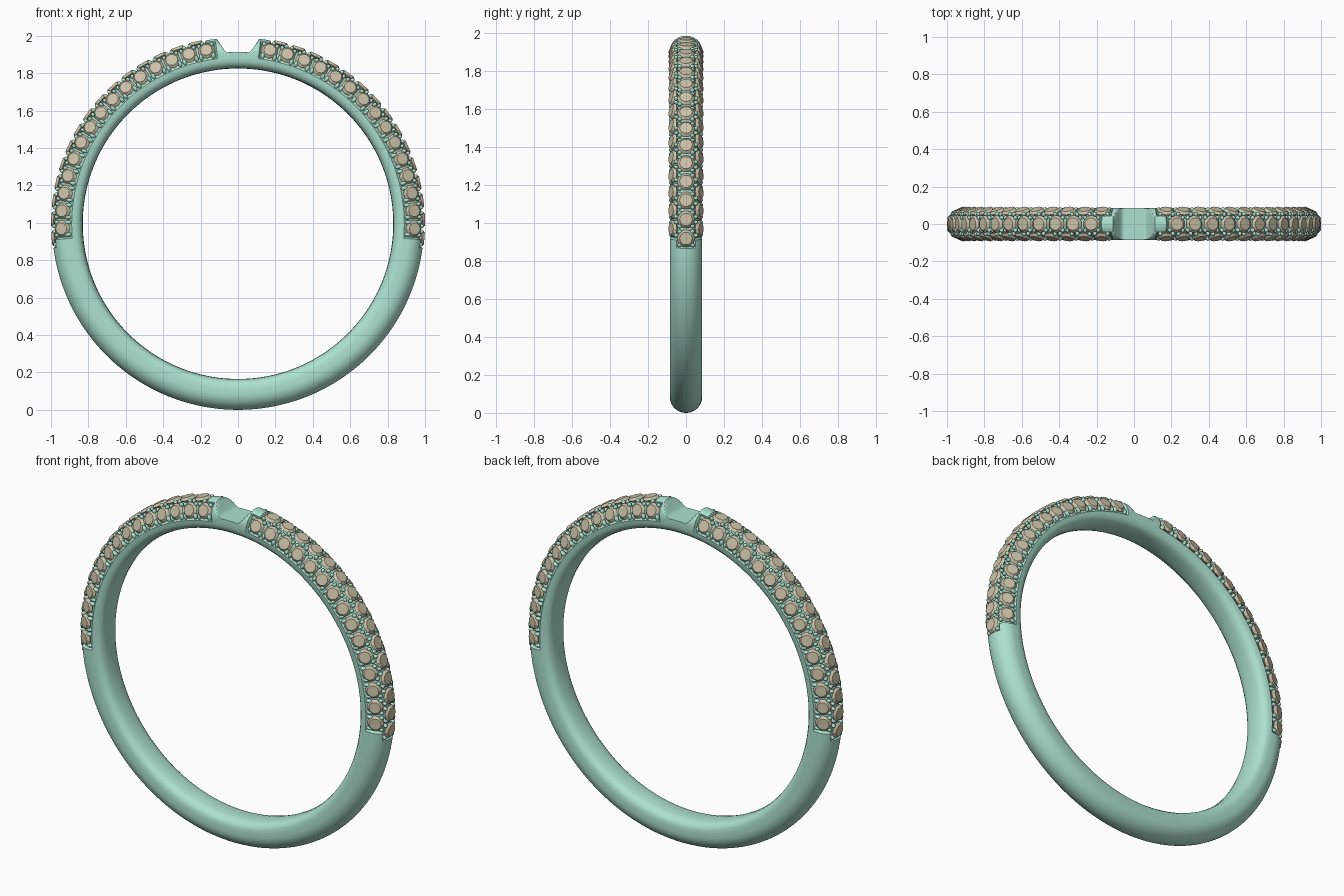
import bpy, bmesh
from math import sin, cos, radians, degrees, pi, tan
from mathutils import Vector, Matrix

if "Cube" in bpy.data.objects:
    bpy.data.objects.remove(bpy.data.objects["Cube"])

CZ, RC, W = 0.995, 0.91, 0.085     # ring centre height, section-arc radius position, half width
STEP, COUNT = 5.8, 15              # stone pitch in degrees, stones per row
SIDE0, MID0 = 10.4, 13.3           # first stone angle from the top
TILT = 66                          # lean of the side rows


def material(name, rgb):
    m = bpy.data.materials.new(name)
    m.diffuse_color = (*rgb, 1)
    m.use_nodes = True
    m.node_tree.nodes["Principled BSDF"].inputs["Base Color"].default_value = m.diffuse_color
    return m


metal = material("metal", (0.42, 0.76, 0.63))
gem = material("gem", (0.60, 0.54, 0.40))


def finish(bm, name, mat, smooth_angle=None):
    bmesh.ops.recalc_face_normals(bm, faces=bm.faces)
    me = bpy.data.meshes.new(name)
    bm.to_mesh(me)
    bm.free()
    me.materials.append(mat)
    ob = bpy.data.objects.new(name, me)
    bpy.context.collection.objects.link(ob)
    if smooth_angle:
        bpy.ops.object.select_all(action='DESELECT')
        ob.select_set(True)
        bpy.context.view_layer.objects.active = ob
        bpy.ops.object.shade_smooth_by_angle(angle=radians(smooth_angle))
    return ob


def frame(theta, tilt, rho):
    """Matrix on the band surface: X along the band, Z outward."""
    a, t = radians(theta), radians(tilt)
    radial, tangent, y = Vector((sin(a), 0, cos(a))), Vector((cos(a), 0, -sin(a))), Vector((0, 1, 0))
    n = radial * cos(t) + y * sin(t)
    pos = Vector((0, 0, CZ)) + radial * (RC + rho * cos(t)) + y * rho * sin(t)
    m = Matrix((tangent, n.cross(tangent), n)).transposed().to_4x4()
    m.translation = pos
    return m


# band: rounded section swept round, recessed under stones and notched at the top
def section(theta):
    a = abs(theta)
    pts = []
    for i in range(-18, 19):
        t = i * 100 / 18 * 0.9
        start = MID0 if abs(t) < 34 else SIDE0
        inside = start - 3.0 < a < start + STEP * (COUNT - 1) + 3.0
        rho = W - (0.017 if inside else 0)
        pts.append((RC + rho * cos(radians(t)), rho * sin(radians(t))))
    inner = [(0.889, W), (0.868, 0.083), (0.85, 0.075), (0.838, 0.06), (0.832, 0.035), (0.83, 0)]
    pts += inner + [(r, -y) for r, y in inner[-2::-1]]
    if a < 9:                                   # head notch
        x = abs(RC * 1.08 * sin(radians(a)))
        s = min(max((x - 0.065) / 0.05, 0), 1)
        lim = 0.918 + 0.085 * s * (0.6 + 0.4 * s)
        pts = [(min(r, lim), y) for r, y in pts]
    return pts


bm = bmesh.new()
rings = []
N = 720
for k in range(N):
    th = -180 + 360 * k / N
    a = radians(th)
    rings.append([bm.verts.new((r * sin(a), y, CZ + r * cos(a))) for r, y in section(th)])
for k in range(N):
    A, B = rings[k], rings[(k + 1) % N]
    for j in range(len(A)):
        j2 = (j + 1) % len(A)
        bm.faces.new((A[j], A[j2], B[j2], B[j]))
finish(bm, "band", metal, 35)


# stones: faceted crown with flat table, pointed pavilion
def add_stone(bm, m, r):
    for r1, r2, depth, z in ((r, r * 0.72, 0.014, -0.007), (0.004, r, 0.03, -0.029)):
        bmesh.ops.create_cone(bm, cap_ends=True, segments=10, radius1=r1, radius2=r2,
                              depth=depth, matrix=m @ Matrix.Translation((0, 0, z)))


def stone_row(name, start, tilt, rho, r):
    bm = bmesh.new()
    for sgn in (1, -1):
        for i in range(COUNT):
            add_stone(bm, frame(sgn * (start + i * STEP), tilt, rho), r)
    finish(bm, name, gem)


stone_row("centre_stones", MID0, 0, 0.0895, 0.047)
stone_row("front_stones", SIDE0, -TILT, 0.087, 0.045)
stone_row("back_stones", SIDE0, TILT, 0.087, 0.045)


# prongs: pairs of small beads in each gap between stones
def prong_row(name, start, tilt, rho, length):
    bm = bmesh.new()
    for sgn in (1, -1):
        for i in range(COUNT + 1):
            for d in (-0.85, 0.85):
                if (i == 0 and d < 0) or (i == COUNT and d > 0):
                    continue
                th = sgn * (start + (i - 0.5) * STEP + d)
                for side in (-1, 1):
                    m = frame(th, side * tilt, rho) @ Matrix.Diagonal((1, length, 1.2, 1))
                    bmesh.ops.create_uvsphere(bm, u_segments=8, v_segments=6, radius=0.0115, matrix=m)
    finish(bm, name, metal, 80)


prong_row("centre_prongs", MID0, 25, 0.078, 1.1)
prong_row("upper_side_prongs", SIDE0, 41, 0.078, 1.1)
prong_row("lower_side_prongs", SIDE0, 91, 0.076, 1.7)
